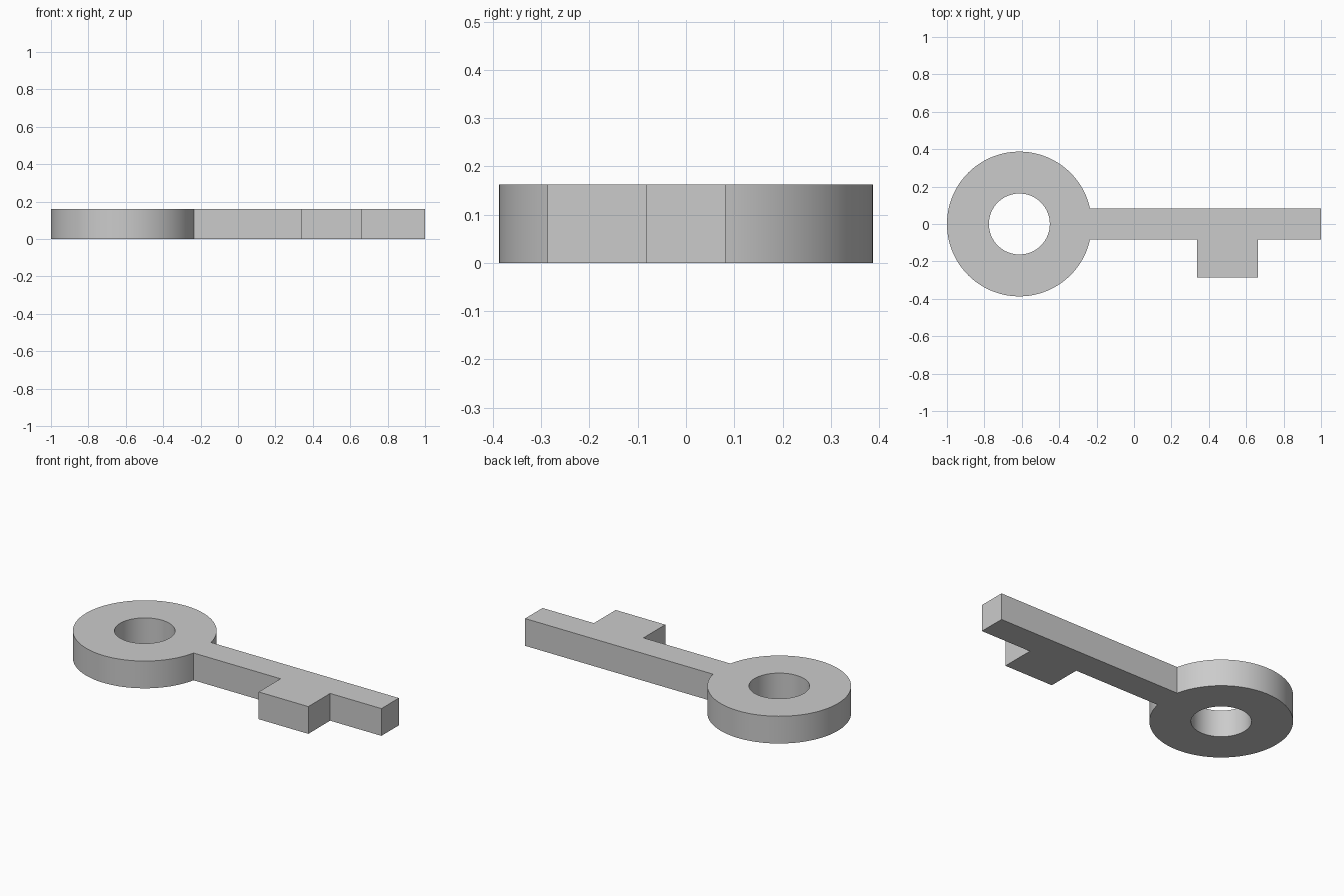
import bpy, bmesh, math

if "Cube" in bpy.data.objects:
    bpy.data.objects.remove(bpy.data.objects["Cube"])

THICK = 0.162
CX, R_OUT, R_IN = -0.613, 0.387, 0.163   # bow ring
HALF = 0.082                             # half width of the shaft


def arc(radius, start, end, steps):
    return [(CX + radius * math.cos(start + (end - start) * i / steps),
             radius * math.sin(start + (end - start) * i / steps))
            for i in range(steps + 1)]


# Outer outline: bow arc, then shaft with the bit
a = math.asin(HALF / R_OUT)
outline = arc(R_OUT, a, 2 * math.pi - a, 96)
outline += [(0.337, -HALF), (0.337, -0.287), (0.663, -0.287),
            (0.663, -HALF), (1.0, -HALF), (1.0, HALF)]
# Round hole in the bow
hole = arc(R_IN, 0, 2 * math.pi, 64)[:-1]

# Fill the profile and extrude it
bm = bmesh.new()
edges = []
for loop in (outline, hole):
    vs = [bm.verts.new((x, y, 0)) for x, y in loop]
    edges += [bm.edges.new((vs[i - 1], vs[i])) for i in range(len(vs))]
bmesh.ops.triangle_fill(bm, use_beauty=True, use_dissolve=False, edges=edges)
top = bmesh.ops.extrude_face_region(bm, geom=bm.faces[:], use_keep_orig=True)
bmesh.ops.translate(bm, vec=(0, 0, THICK),
                    verts=[g for g in top["geom"] if isinstance(g, bmesh.types.BMVert)])
bmesh.ops.recalc_face_normals(bm, faces=bm.faces[:])

mesh = bpy.data.meshes.new("key")
bm.to_mesh(mesh)
bm.free()
key = bpy.data.objects.new("key", mesh)
bpy.context.collection.objects.link(key)

# Smooth round walls, sharp corners
bpy.context.view_layer.objects.active = key
key.select_set(True)
bpy.ops.object.shade_smooth_by_angle(angle=math.radians(30))
